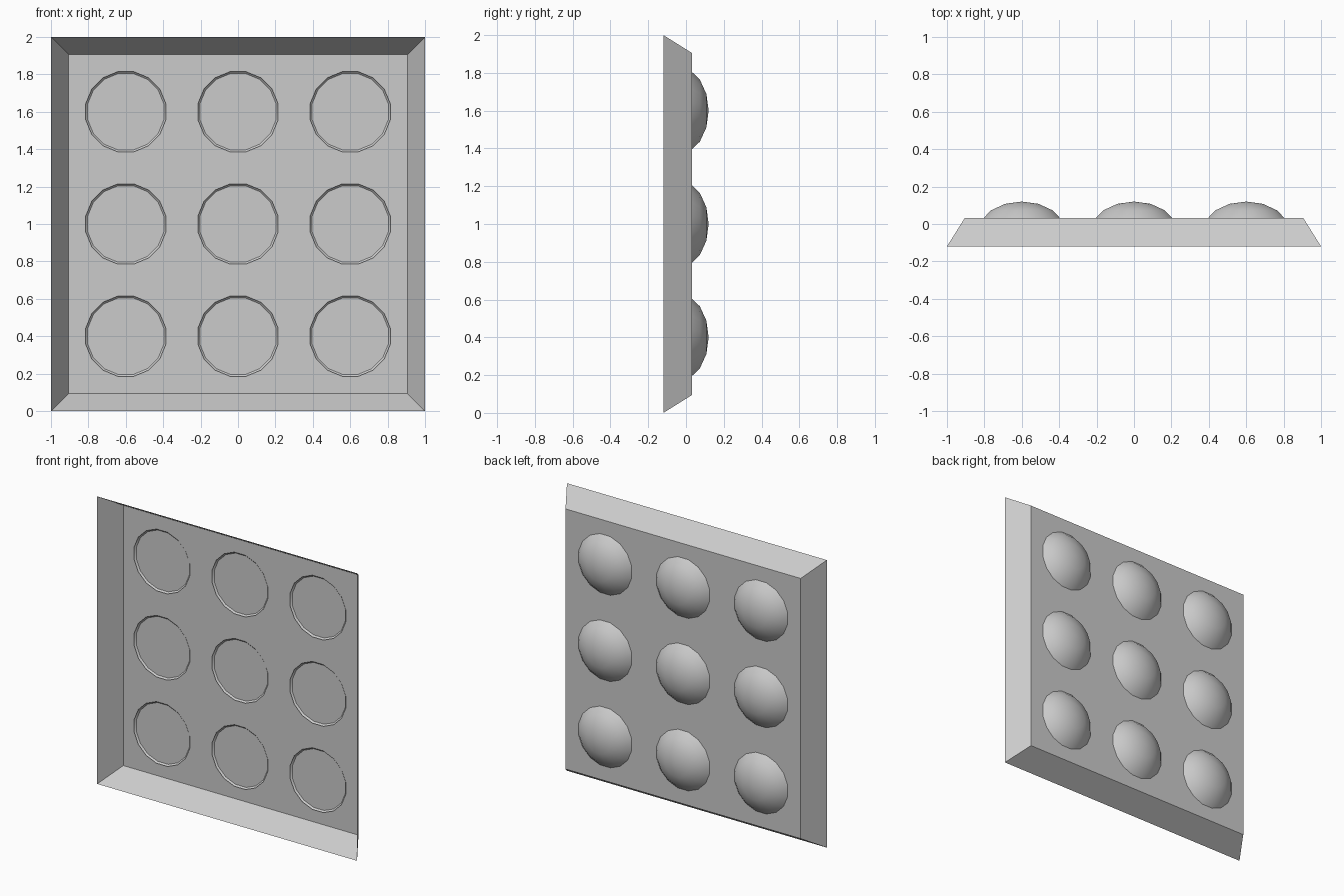
import bpy, bmesh, math

if "Cube" in bpy.data.objects:
    bpy.data.objects.remove(bpy.data.objects["Cube"])

grey = bpy.data.materials.new("plain_grey")
grey.diffuse_color = (0.6, 0.6, 0.6, 1)
grey.use_nodes = True
grey.node_tree.nodes["Principled BSDF"].inputs["Base Color"].default_value = grey.diffuse_color


def make_object(name, bm, smooth=False):
    mesh = bpy.data.meshes.new(name)
    bm.to_mesh(mesh)
    bm.free()
    mesh.materials.append(grey)
    for p in mesh.polygons:
        p.use_smooth = smooth
    obj = bpy.data.objects.new(name, mesh)
    bpy.context.collection.objects.link(obj)
    return obj


# Panel: shallow open tray, flat face towards +y, flared rim towards -y
def square(bm, half, y):
    return [bm.verts.new((sx * half, y, 1 + sz * half))
            for sx, sz in ((-1, -1), (-1, 1), (1, 1), (1, -1))]


bm = bmesh.new()
face = square(bm, 0.905, 0.032)
rim = square(bm, 1.0, -0.12)
bm.faces.new(face)
for i in range(4):
    j = (i + 1) % 4
    bm.faces.new((face[j], face[i], rim[i], rim[j]))
make_object("panel", bm)

# Studs: open 16-sided domes that poke slightly through the panel
SIDES, RADIUS, TOP, HEIGHT = 16, 0.237, 0.12, 0.16


def dome(name, cx, cz):
    bm = bmesh.new()
    pole = bm.verts.new((cx, TOP, cz))
    prev = None
    for k in (1, 2, 3):
        t = math.radians(22.5 * k)
        y = TOP - HEIGHT * (1 - math.cos(t))
        r = RADIUS * math.sin(t)
        ring = []
        for i in range(SIDES):
            a = 2 * math.pi * (i + 0.5) / SIDES
            ring.append(bm.verts.new((cx + r * math.cos(a), y, cz + r * math.sin(a))))
        for i in range(SIDES):
            j = (i + 1) % SIDES
            if prev:
                bm.faces.new((prev[j], prev[i], ring[i], ring[j]))
            else:
                bm.faces.new((pole, ring[i], ring[j]))
        prev = ring
    bm.normal_update()
    # Outside of the dome faces +y
    flip = [f for f in bm.faces if f.normal.y < 0]
    bmesh.ops.reverse_faces(bm, faces=flip)
    make_object(name, bm, smooth=True)


for row in range(3):
    for col in range(3):
        dome(f"stud_{row}_{col}", 0.6 * (col - 1), 0.4 + 0.6 * row)
